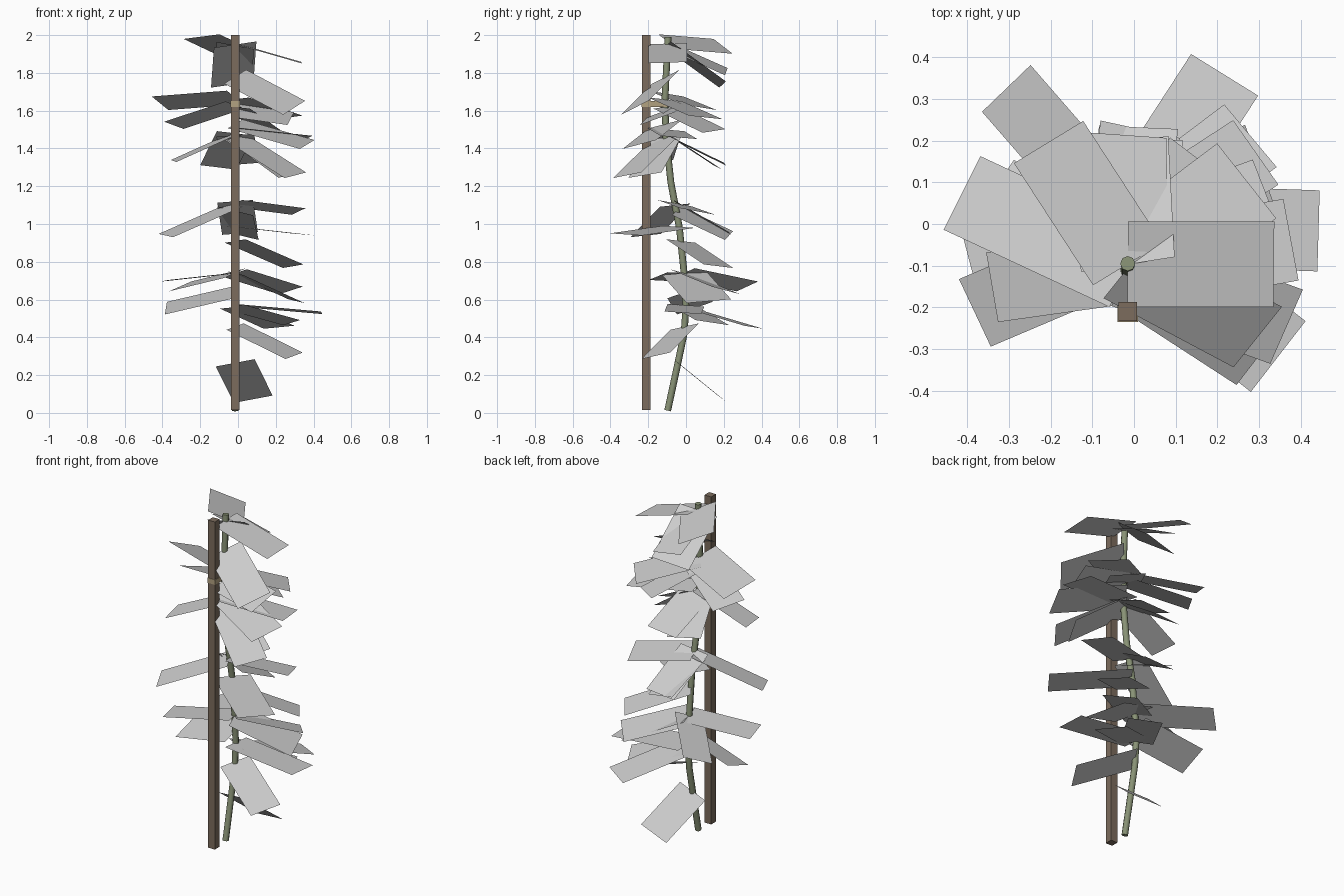
import bpy, bmesh
from math import radians
from mathutils import Vector, Matrix

if "Cube" in bpy.data.objects:
    bpy.data.objects.remove(bpy.data.objects["Cube"])


def paint(obj, name, rgb):
    mat = bpy.data.materials.new(name)
    mat.diffuse_color = (*rgb, 1)
    mat.use_nodes = True
    mat.node_tree.nodes["Principled BSDF"].inputs["Base Color"].default_value = mat.diffuse_color
    obj.data.materials.append(mat)


def mesh_object(name, bm):
    mesh = bpy.data.meshes.new(name)
    bm.to_mesh(mesh)
    bm.free()
    obj = bpy.data.objects.new(name, mesh)
    bpy.context.collection.objects.link(obj)
    return obj


# Square wooden stake
bpy.ops.mesh.primitive_cube_add(size=1, location=(-0.015, -0.21, 1.007))
stake = bpy.context.object
stake.name = "stake"
stake.scale = (0.045, 0.045, 1.986)
paint(stake, "wood", (0.20, 0.15, 0.11))

# Bent stem: (y, z) path at constant x
X = -0.015
path = [(-0.097, 0.012), (-0.05, 0.23), (-0.01, 0.42), (0.0, 0.56), (-0.01, 0.74),
        (-0.035, 0.98), (-0.08, 1.22), (-0.105, 1.45), (-0.112, 1.65), (-0.095, 1.99)]
curve = bpy.data.curves.new("stem", 'CURVE')
curve.dimensions = '3D'
curve.bevel_depth = 0.018
curve.bevel_resolution = 2
curve.use_fill_caps = True
spline = curve.splines.new('POLY')
spline.points.add(len(path) - 1)
for p, (y, z) in zip(spline.points, path):
    p.co = (X, y, z, 1)
stem = bpy.data.objects.new("stem", curve)
bpy.context.collection.objects.link(stem)
paint(stem, "stem_green", (0.25, 0.29, 0.18))

# Tie band looping around stake and stem
bm = bmesh.new()
outline = [(-0.04, -0.235), (0.01, -0.235), (0.01, -0.185), (0.006, -0.095),
           (-0.015, -0.088), (-0.036, -0.095), (-0.04, -0.185)]
face = bm.faces.new([bm.verts.new((x, y, 1.62)) for x, y in outline])
top = bmesh.ops.extrude_face_region(bm, geom=[face])["geom"]
bmesh.ops.translate(bm, vec=(0, 0, 0.03),
                    verts=[v for v in top if isinstance(v, bmesh.types.BMVert)])
bmesh.ops.recalc_face_normals(bm, faces=bm.faces)
paint(mesh_object("tie", bm), "twine", (0.45, 0.36, 0.22))


def stem_y(z):
    for (y0, z0), (y1, z1) in zip(path, path[1:]):
        if z <= z1:
            return y0 + (y1 - y0) * (z - z0) / (z1 - z0)
    return path[-1][0]


# Leaf cards: height, heading, pitch, roll (degrees), length, width
lower = [
    (0.265, 68, -37, -13, 0.32, 0.215), (0.457, -26, -24, 12, 0.38, 0.18),
    (0.57, -2, -5, -4, 0.46, 0.195), (0.56, 57, -14, -5, 0.44, 0.19),
    (0.56, 25, -14, -8, 0.34, 0.2), (0.64, 172, -13, -20, 0.38, 0.2),
    (0.74, 195, -6, 3, 0.39, 0.18), (0.74, 131, -9, -18, 0.45, 0.17),
    (0.74, 37, -14, -12, 0.38, 0.2), (0.74, 22, -23, 5, 0.38, 0.25),
    (0.91, 33, -20, -6, 0.39, 0.19), (0.985, -38, -5, -3, 0.46, 0.215),
    (1.10, 203, -22, -6, 0.43, 0.18), (1.11, 20, -7, -10, 0.36, 0.2),
    (1.12, 85, -30, -5, 0.34, 0.19), (1.07, 84, -25, 15, 0.31, 0.2),
]
upper = [
    (1.46, -33, -28, 10, 0.43, 0.19), (1.46, -22, -34, 10, 0.36, 0.2),
    (1.53, -20, -15, 14, 0.42, 0.2), (1.50, 10, -6, -5, 0.40, 0.2),
    (1.48, 188, -24, -4, 0.36, 0.17), (1.47, 84, -26, -5, 0.35, 0.2),
    (1.48, 108, -32, 8, 0.34, 0.2), (1.63, 150, -16, 12, 0.39, 0.19),
    (1.67, 155, -4, 20, 0.44, 0.21), (1.66, 37, -15, -5, 0.37, 0.23),
    (1.60, -8, -8, 20, 0.30, 0.2), (1.62, 55, -22, 6, 0.34, 0.2),
    (1.955, 0, -16, 2, 0.365, 0.205), (1.965, 123, -4, 22, 0.35, 0.21),
    (1.78, -28, -25, 24, 0.39, 0.2), (1.95, 93, -36, -10, 0.36, 0.23),
    (1.945, 91, -24, 12, 0.34, 0.2),
]
bm = bmesh.new()
for z, heading, pitch, roll, length, width in lower + upper:
    turn = (Matrix.Rotation(radians(heading), 3, 'Z')
            @ Matrix.Rotation(radians(-pitch), 3, 'Y')
            @ Matrix.Rotation(radians(roll), 3, 'X'))
    base = Vector((X, stem_y(z), z))
    corners = [(0, -0.5), (1, -0.5), (1, 0.5), (0, 0.5)]
    bm.faces.new([bm.verts.new(base + turn @ Vector((u * length, v * width, 0)))
                  for u, v in corners])
mesh_object("leaves", bm)
